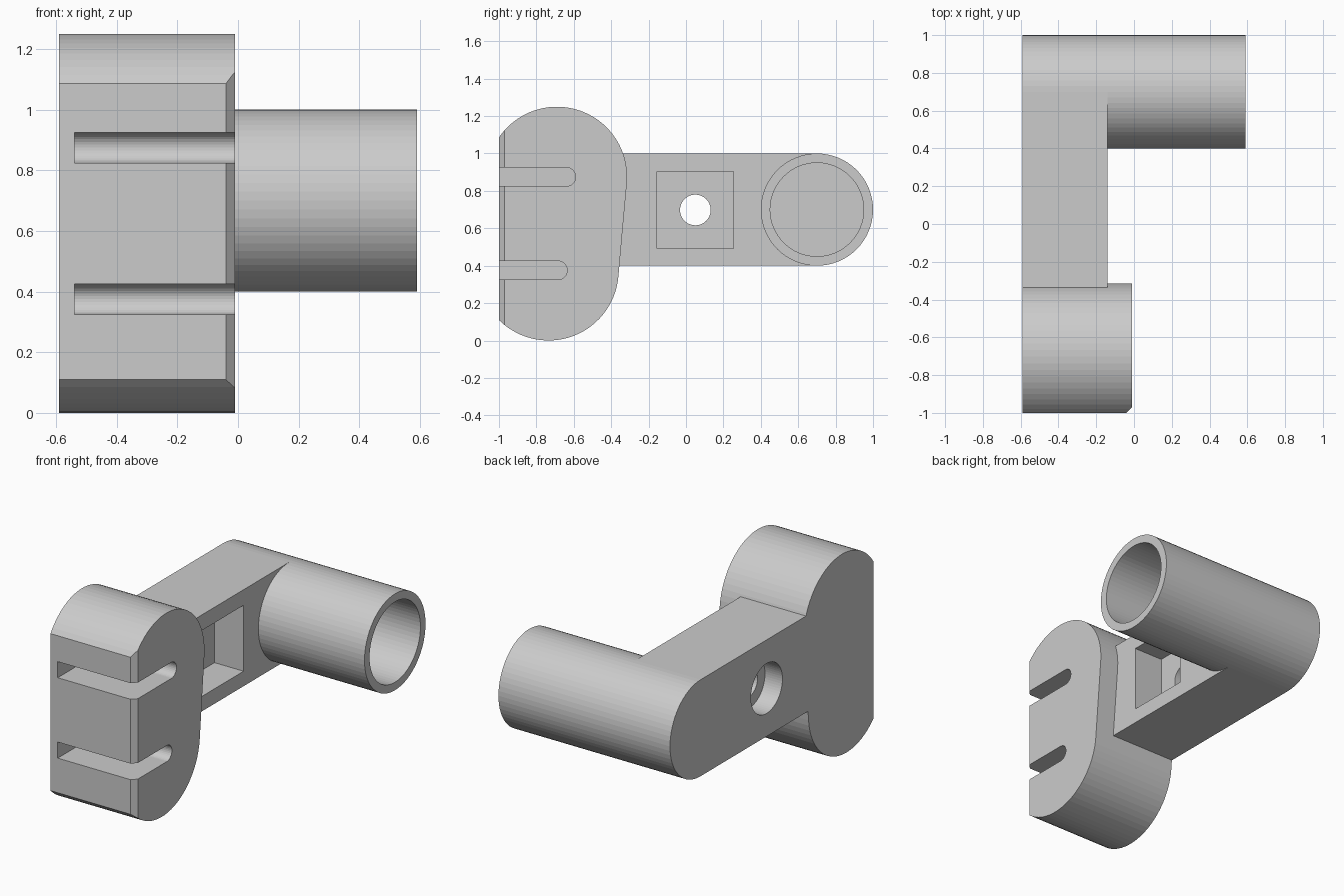
import bpy, bmesh, math

if "Cube" in bpy.data.objects:
    bpy.data.objects.remove(bpy.data.objects["Cube"])

BACK = -0.59          # common rear plane of all parts


def arc(cy, cz, r, a0, a1, n):
    """Points of an arc in the y-z plane, angles in degrees."""
    return [(cy + r * math.cos(math.radians(a0 + (a1 - a0) * i / n)),
             cz + r * math.sin(math.radians(a0 + (a1 - a0) * i / n))) for i in range(n + 1)]


def circle(cy, cz, r, n=64):
    return arc(cy, cz, r, 0, 360, n)[:-1]


def rect(y0, y1, z0, z1):
    return [(y0, z0), (y1, z0), (y1, z1), (y0, z1)]


def prism(name, points, lo, hi, place=lambda u, v, w: (w, u, v)):
    """Extrude a flat profile from lo to hi (along x unless place says otherwise)."""
    bm = bmesh.new()
    rings = [[bm.verts.new(place(u, v, w)) for u, v in points] for w in (lo, hi)]
    n = len(points)
    bm.faces.new(rings[0][::-1])
    bm.faces.new(rings[1])
    for i in range(n):
        j = (i + 1) % n
        bm.faces.new((rings[0][i], rings[0][j], rings[1][j], rings[1][i]))
    bmesh.ops.recalc_face_normals(bm, faces=bm.faces[:])
    mesh = bpy.data.meshes.new(name)
    bm.to_mesh(mesh)
    bm.free()
    obj = bpy.data.objects.new(name, mesh)
    bpy.context.collection.objects.link(obj)
    return obj


def combine(target, tool, operation):
    """Apply an exact boolean and discard the tool object."""
    tool.hide_render = True
    mod = target.modifiers.new(tool.name, 'BOOLEAN')
    mod.operation, mod.object, mod.solver = operation, tool, 'EXACT'
    bpy.context.view_layer.objects.active = target
    bpy.ops.object.modifier_apply(modifier=mod.name)
    bpy.data.objects.remove(tool)


# Clamp block: two round lobes joined by a tangent, cut flat at y = -1
R = 0.375
tangent = -math.degrees(math.atan2(0.045, 0.5))
cut_low = -math.degrees(math.acos(-0.265 / R))
cut_high = math.degrees(math.acos(-0.31 / R))
block = (arc(-0.735, 0.375, R, cut_low, tangent, 24)
         + arc(-0.69, 0.875, R, tangent, cut_high, 28))
bracket = prism("bracket", block, BACK, -0.01)

# Arm and round tube
combine(bracket, prism("arm", rect(-0.5, 0.7, 0.4, 1.0), BACK, -0.14), 'UNION')
combine(bracket, prism("tube", circle(0.7, 0.7, 0.3), BACK, 0.59), 'UNION')

# Blind bore of the tube
combine(bracket, prism("tube_bore", circle(0.7, 0.7, 0.25), -0.54, 0.7), 'DIFFERENCE')

# Square pocket, bolt hole and rear counterbore in the arm
combine(bracket, prism("pocket", rect(-0.155, 0.255, 0.493, 0.903), -0.34, 0.0), 'DIFFERENCE')
combine(bracket, prism("counterbore", circle(0.05, 0.698, 0.155), -0.7, -0.47), 'DIFFERENCE')
combine(bracket, prism("bolt_hole", circle(0.05, 0.698, 0.082, 48), -0.7, -0.2), 'DIFFERENCE')

# Two slots with rounded ends
for cy, cz in ((-0.64, 0.875), (-0.685, 0.375)):
    slot = arc(cy, cz, 0.05, -90, 90, 16) + [(-1.1, cz + 0.05), (-1.1, cz - 0.05)]
    combine(bracket, prism("slot", slot, -0.54, 0.1), 'DIFFERENCE')

# Chamfer along the vertical front edge
chamfer = prism("chamfer", [(-0.06, -1.02), (0.01, -1.02), (0.01, -0.95)], -0.1, 1.4,
                lambda u, v, w: (u, v, w))
combine(bracket, chamfer, 'DIFFERENCE')
